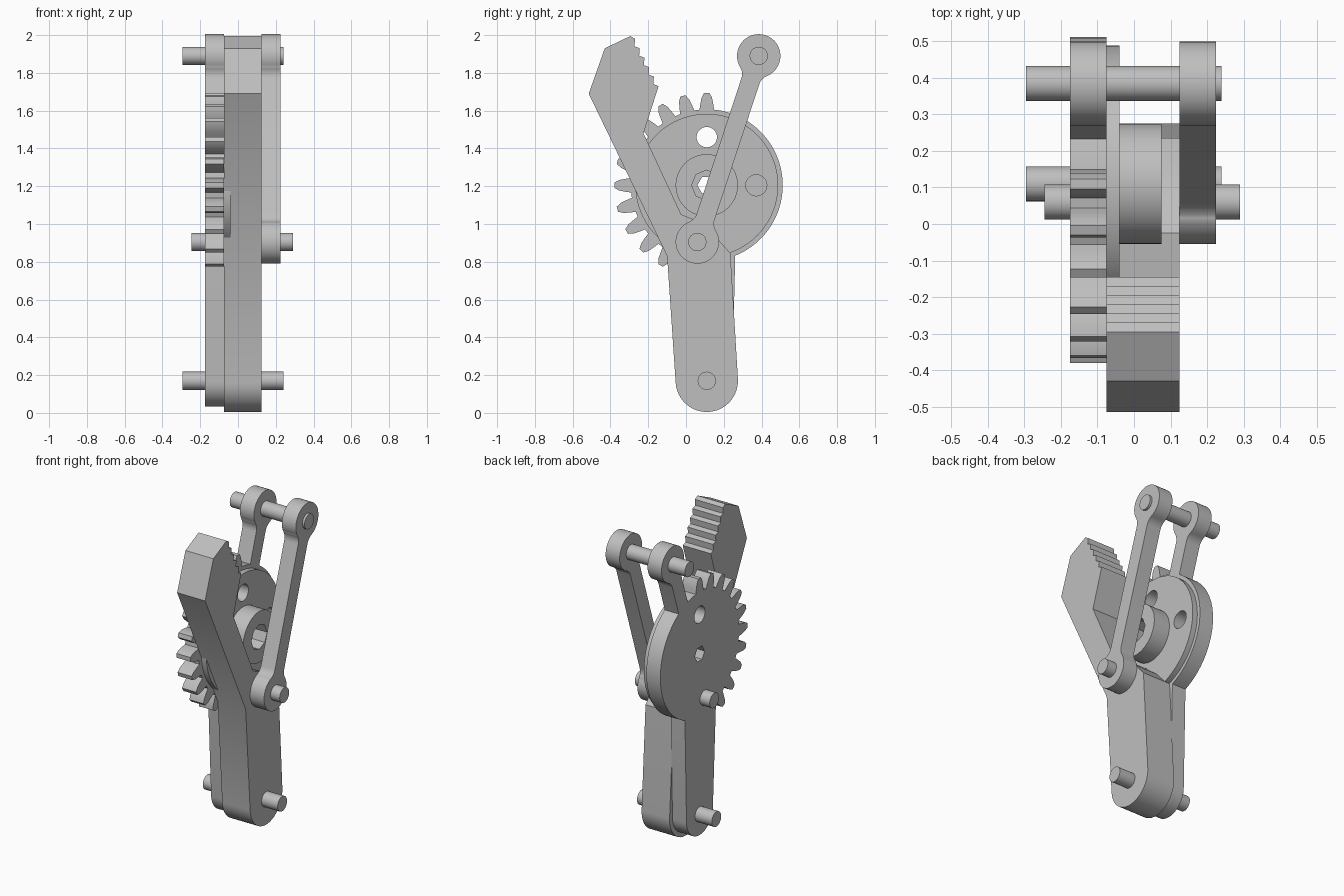
import bpy, bmesh
from math import sin, cos, pi, radians, degrees, asin, sqrt
from mathutils import Vector

if "Cube" in bpy.data.objects:
    bpy.data.objects.remove(bpy.data.objects["Cube"])

metal = bpy.data.materials.new("plain grey metal")
metal.use_nodes = True
grey = (0.52, 0.52, 0.52, 1)
metal.diffuse_color = grey
metal.node_tree.nodes["Principled BSDF"].inputs["Base Color"].default_value = grey

# Pivot points, given as (y, z)
HUB = Vector((0.11, 1.205))
TOP = Vector((0.385, 1.89))
MID = Vector((0.06, 0.905))
LOW = Vector((0.11, 0.17))


def arc(centre, r, a0, a1, n=24):
    """Points on an arc, angles in degrees."""
    angles = [radians(a0 + (a1 - a0) * i / n) for i in range(n + 1)]
    return [centre + r * Vector((cos(a), sin(a))) for a in angles]


def prism(name, outline, x0, x1):
    """Extrude a (y, z) outline across x."""
    bm = bmesh.new()
    face = bm.faces.new([bm.verts.new((x0, p[0], p[1])) for p in outline])
    new = bmesh.ops.extrude_face_region(bm, geom=[face])["geom"]
    moved = [v for v in new if isinstance(v, bmesh.types.BMVert)]
    bmesh.ops.translate(bm, verts=moved, vec=(x1 - x0, 0, 0))
    bmesh.ops.recalc_face_normals(bm, faces=bm.faces)
    mesh = bpy.data.meshes.new(name)
    bm.to_mesh(mesh)
    bm.free()
    mesh.materials.append(metal)
    ob = bpy.data.objects.new(name, mesh)
    bpy.context.collection.objects.link(ob)
    return ob


def rod(name, centre, r, x0, x1, sides=48):
    return prism(name, arc(centre, r, 0, 360, sides)[:-1], x0, x1)


def drill(ob, centre, r, x0, x1, sides=32):
    """Cut a hole and remove the cutter again."""
    cutter = rod("cutter", centre, r, x0, x1, sides)
    mod = ob.modifiers.new("hole", "BOOLEAN")
    mod.operation, mod.solver, mod.object = "DIFFERENCE", "EXACT", cutter
    bpy.context.view_layer.objects.active = ob
    bpy.ops.object.modifier_apply(modifier=mod.name)
    bpy.data.objects.remove(cutter)


# Link end: round eye blending into a narrow bar through two fillets
EYE, BAR, FILLET = 0.115, 0.05, 0.07
axis = (TOP - MID).normalized()
side = Vector((axis.y, -axis.x))
tilt = degrees(asin(axis.x))


def eye_end(centre, sign):
    """Outline round one eye; sign is +1 at the top and -1 at the bottom."""
    along = sqrt((EYE + FILLET) ** 2 - (BAR + FILLET) ** 2)
    neck = degrees(asin((BAR + FILLET) / (EYE + FILLET)))
    base = 90 - tilt if sign > 0 else 270 - tilt
    s, back = side * sign, -axis * sign
    c1 = centre + back * along + s * (BAR + FILLET)
    c2 = centre + back * along - s * (BAR + FILLET)
    return (arc(c1, FILLET, base + 90, base + neck, 6)
            + arc(centre, EYE, base - 180 + neck, base + 180 - neck, 32)
            + arc(c2, FILLET, base - neck, base - 90, 6))


top_end = eye_end(TOP, 1)
prism("side_link", top_end + eye_end(MID, -1), 0.125, 0.225)

# Gear plate: disc rim, upper arm, teeth on one side and a lower arm
R, TIP = 0.402, 0.49
off = (TOP - HUB).dot(side)
head = 90 - tilt
a_right = head - degrees(asin((off + BAR) / R))
a_left = head - degrees(asin((off - BAR) / R))
plate = arc(HUB, R, -68, a_right, 40) + top_end + arc(HUB, R, a_left, 82, 3)
for k in range(11):
    mid = 90 + 15 * k
    for r, d in ((R, -5.5), (0.43, -4.6), (0.465, -3.4), (TIP, -1.6),
                 (TIP, 1.6), (0.465, 3.4), (0.43, 4.6), (R, 5.5)):
        plate += arc(HUB, r, mid + d, mid + d, 1)[:1]
plate += arc(LOW, 0.135, 184, 356, 28)
gear = prism("gear_plate", plate, -0.175, -0.075)
disc = rod("raised_disc", HUB, 0.378, -0.08, -0.04, 80)
hub = rod("hub", HUB, 0.165, -0.045, 0.075)

# Through holes, hub socket and blind hole
upper_hole, rear_hole = HUB + Vector((0, 0.255)), HUB + Vector((0.262, 0))
drill(gear, HUB, 0.05, -0.3, 0.2, 6)
drill(gear, upper_hole, 0.054, -0.3, 0.2)
drill(gear, rear_hole, 0.056, -0.13, 0.2)
drill(disc, HUB, 0.08, -0.3, 0.2, 8)
drill(disc, upper_hole, 0.054, -0.3, 0.2)
drill(disc, rear_hole, 0.056, -0.3, 0.2)
drill(hub, HUB, 0.08, -0.3, 0.2, 8)

# Lever with a serrated jaw
jaw_a, jaw_b = Vector((-0.27, 1.98)), Vector((-0.145, 1.73))
step = (jaw_b - jaw_a) / 5
inward = Vector((step.y, -step.x)).normalized() * 0.02
lever = [(-0.1, 0.83), (-0.515, 1.69), (-0.43, 1.93), (-0.295, 1.995)]
for k in range(5):
    tooth = jaw_a + step * k
    lever += [tooth, tooth + step * 0.6 + inward]
lever += [jaw_b, (-0.225, 1.48), (-0.025, 1.05), (0.05, 1.02),
          (0.16, 0.93), (0.235, 0.845)]
lever += reversed(arc(LOW, 0.165, 184, 363, 32))
prism("jaw_lever", lever, -0.075, 0.125)

# Pivot pins
rod("top_pin", TOP, 0.048, -0.295, 0.24)
rod("middle_pin", MID, 0.048, -0.245, 0.29)
rod("bottom_pin", LOW, 0.048, -0.295, 0.24)

# Smooth the round surfaces, keep the edges crisp
bpy.ops.object.select_all(action="DESELECT")
for ob in bpy.context.collection.objects:
    if ob.type == "MESH" and metal.name in ob.data.materials:
        ob.select_set(True)
        bpy.context.view_layer.objects.active = ob
bpy.ops.object.shade_smooth_by_angle(angle=radians(30))
